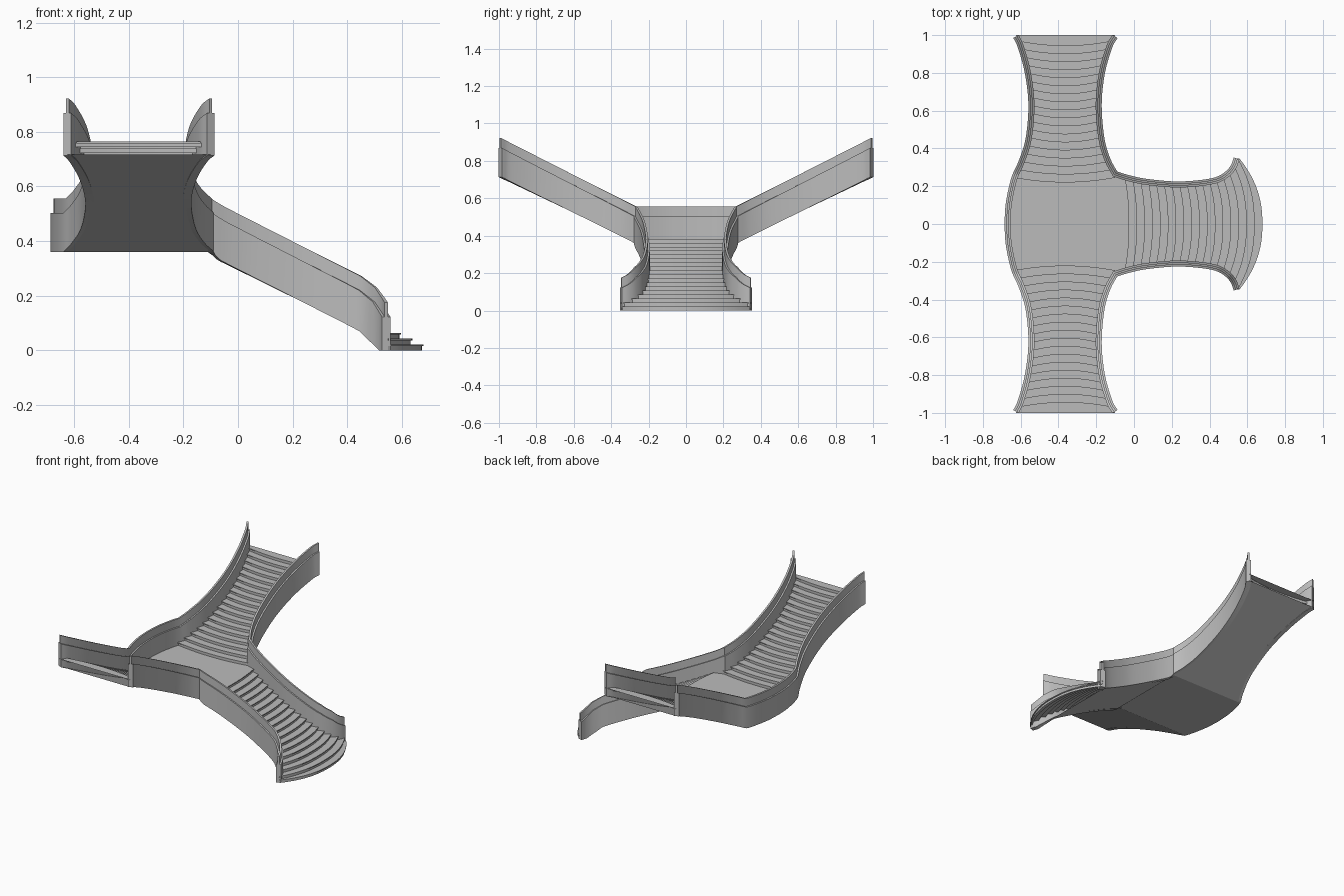
import bpy, bmesh, math
from mathutils import Vector

cube = bpy.data.objects.get("Cube")
if cube:
    bpy.data.objects.remove(cube)

stone = bpy.data.materials.new("grey_stone")
stone.use_nodes = True
GREY = (0.5, 0.5, 0.5, 1)
stone.diffuse_color = GREY
stone.node_tree.nodes["Principled BSDF"].inputs["Base Color"].default_value = GREY

# Plan lines of the balustrades (x, y), for the +y half
LEFT = [(-.625, .993), (-.6, .94), (-.562, .8), (-.543, .63), (-.558, .45),
        (-.595, .33), (-.625, .265), (-.645, .2), (-.664, .1), (-.67, 0)]
RIGHT = [(-.1, .993), (-.13, .94), (-.17, .8), (-.187, .63), (-.172, .45),
         (-.14, .34), (-.1, .265)]
LOWER = [(-.1, .265), (-.03, .243), (.06, .224), (.2, .21), (.3, .212),
         (.4, .224), (.46, .242), (.505, .275), (.53, .31), (.543, .347)]
LOW_BASE = [(-.1, .36), (-.07, .33), (.45, .07), (.51, .018), (.53, 0)]
LOW_CAP = [(-.1, .555), (-.05, .525), (.45, .272), (.505, .23), (.53, .195), (.543, .175)]
FLOOR, RISE, STEPS = .382, .0213, 18
LIP = .006


def interp(table, v):
    """Piecewise linear lookup in a sorted table of pairs."""
    if v <= table[0][0]:
        return table[0][1]
    for (a, fa), (b, fb) in zip(table, table[1:]):
        if v <= b:
            return fa + (fb - fa) * (v - a) / (b - a)
    return table[-1][1]


def smooth(pts, n=5):
    """Catmull-Rom curve through the points."""
    p = [Vector(q) for q in pts]
    p = [2 * p[0] - p[1]] + p + [2 * p[-1] - p[-2]]
    out = []
    for a, b, c, d in zip(p, p[1:], p[2:], p[3:]):
        for k in range(n):
            t = k / n
            out.append(.5 * (2 * b + (c - a) * t + (2 * a - 5 * b + 4 * c - d) * t ** 2
                             + (3 * b - a - 3 * c + d) * t ** 3))
    return out + [p[-2]]


def upper_heights(p):
    run = max(0, abs(p.y) - .265)
    return .36 + run * .485, .555 + run * .505


def lower_heights(p):
    return interp(LOW_BASE, p.x), interp(LOW_CAP, p.x)


def finish(name, bm):
    mesh = bpy.data.meshes.new(name)
    bm.to_mesh(mesh)
    bm.free()
    mesh.materials.append(stone)
    obj = bpy.data.objects.new(name, mesh)
    bpy.context.collection.objects.link(obj)
    bpy.ops.object.select_all(action='DESELECT')
    obj.select_set(True)
    bpy.context.view_layer.objects.active = obj
    bpy.ops.object.shade_smooth_by_angle(angle=math.radians(25))
    return obj


def face_up(bm, up):
    bm.normal_update()
    total = sum(f.normal.z * f.calc_area() for f in bm.faces)
    if (total > 0) != up:
        bmesh.ops.reverse_faces(bm, faces=bm.faces[:])


def sheet(name, rows, up):
    """Open grid surface through rows of points."""
    bm = bmesh.new()
    grid = [[bm.verts.new(p) for p in row] for row in rows]
    for r, s in zip(grid, grid[1:]):
        for i in range(len(r) - 1):
            bm.faces.new((r[i], r[i + 1], s[i + 1], s[i]))
    face_up(bm, up)
    finish(name, bm)


def slab(name, outline, z, up):
    bm = bmesh.new()
    bm.faces.new([bm.verts.new((x, y, z)) for x, y in outline])
    face_up(bm, up)
    finish(name, bm)


def balustrade(name, path, heights):
    """Thick wall with a narrow rail on top, swept along a plan path."""
    bm = bmesh.new()
    rings = []
    for i, p in enumerate(path):
        a = (p - path[i - 1]).normalized() if i else None
        b = (path[i + 1] - p).normalized() if i < len(path) - 1 else a
        a = a or b
        t = (a + b).normalized()
        side = Vector((-t.y, t.x)) / max(.5, t.dot(a))
        base, cap = heights[i]
        ledge = cap - .053
        section = [(-.016, base), (-.016, ledge), (-.006, ledge), (-.006, cap),
                   (.006, cap), (.006, ledge), (.016, ledge), (.016, base)]
        rings.append([bm.verts.new((*(p + side * w), z)) for w, z in section])
    for r, s in zip(rings, rings[1:]):
        for k in range(8):
            bm.faces.new((r[k], r[(k + 1) % 8], s[(k + 1) % 8], s[k]))
    bm.faces.new(rings[0])
    bm.faces.new(rings[-1])
    bmesh.ops.recalc_face_normals(bm, faces=bm.faces)
    finish(name, bm)


left_curve, right_curve, lower_curve = smooth(LEFT), smooth(RIGHT), smooth(LOWER)
left_x = [(p.y, p.x) for p in reversed(left_curve)]
right_x = [(p.y, p.x) for p in reversed(right_curve)]
lower_w = [(p.x, p.y) for p in lower_curve]
SPAN = [k / 12 - 1 for k in range(25)]

# Outer balustrade along the closed side
full = left_curve + [Vector((p.x, -p.y)) for p in reversed(left_curve[:-1])]
balustrade("outer_balustrade", full, [upper_heights(p) for p in full])


# Stepped surfaces with a small nosing on every tread
def step_rows(arc, base):
    rows = []
    for i in range(STEPS):
        z0, z1 = base + i * RISE, base + (i + 1) * RISE
        for inset, z in ((LIP, z0), (LIP, z1 - LIP), (0, z1 - LIP), (0, z1)):
            rows.append(arc(i, inset, z))
    return rows


def lower_arc(i, inset, z):
    x = .68 - .0415 * i
    sag = .022 + .1 * math.exp(-i / 2.5)
    half = interp(lower_w, x - sag)
    return [(x - inset - sag * abs(t) ** 2.3, t * half, z) for t in SPAN]


for sign, label in ((1, "back"), (-1, "front")):
    # Inner balustrade turning from the upper flight to the lower one
    path = right_curve + lower_curve[1:]
    heights = [upper_heights(p) for p in right_curve] + [lower_heights(p) for p in lower_curve[1:]]
    balustrade(label + "_inner_balustrade", [Vector((p.x, sign * p.y)) for p in path], heights)

    # Upper flight
    def upper_arc(i, inset, z):
        y = .22 + .0425 * i
        sag = .025
        lo, hi = interp(left_x, y + sag), interp(right_x, y + sag)
        return [((lo + hi) / 2 + t * (hi - lo) / 2,
                 sign * min(1, y + inset + sag * t * t), z) for t in SPAN]

    rows = step_rows(upper_arc, FLOOR)
    rows.append([(-.3625 + t * .2625, sign, FLOOR + STEPS * RISE) for t in SPAN])
    sheet(label + "_upper_steps", rows, True)

    # Sloping soffit of the upper flight
    soffit = []
    for k in range(31):
        y = .265 + .735 * k / 30
        z = .36 + (y - .265) * .485
        soffit.append([(interp(left_x, y), sign * y, z), (interp(right_x, y), sign * y, z)])
    sheet(label + "_upper_soffit", soffit, False)

# Lower flight and its soffit
sheet("lower_steps", step_rows(lower_arc, 0), True)
soffit = []
for k in range(36):
    x = -.1 + .63 * k / 35
    w, z = interp(lower_w, x), interp(LOW_BASE, x)
    soffit.append([(x, -w, z), (x, w, z)])
sheet("lower_soffit", soffit, False)

# Landing floor and underside
edge = [(p.x, p.y) for p in full if abs(p.y) < .27]
corners = [(-.1, -.265), (-.1, .265)]
nose = [(x, y) for x, y, z in lower_arc(STEPS - 1, 0, 0)]
slab("landing_floor", edge + corners[:1] + nose + corners[1:], FLOOR, True)
slab("landing_underside", edge + corners, .36, False)
